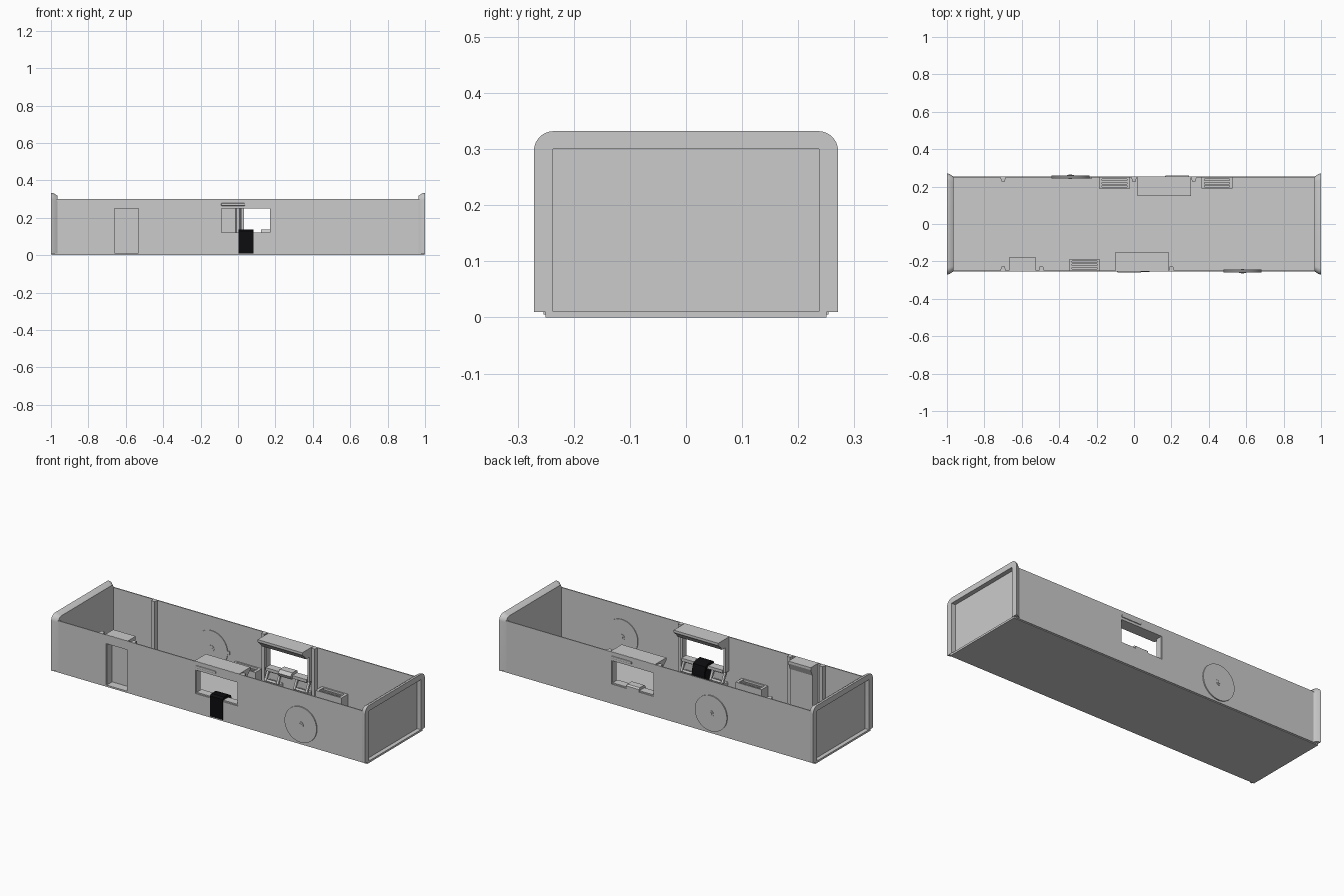
import bpy, bmesh, math
from mathutils import Matrix, Vector

if "Cube" in bpy.data.objects:
    bpy.data.objects.remove(bpy.data.objects["Cube"])

HALF_W, TOP, T = 0.254, 0.30, 0.006
# wall placement: local +y points outward at y = HALF_W
BACK = Matrix.Identity(4)
FRONT = Matrix.Rotation(math.pi, 4, 'Z')


def finish(name, bm, mat=None, smooth=False):
    bmesh.ops.recalc_face_normals(bm, faces=bm.faces)
    me = bpy.data.meshes.new(name)
    bm.to_mesh(me)
    bm.free()
    ob = bpy.data.objects.new(name, me)
    bpy.context.collection.objects.link(ob)
    if mat:
        me.materials.append(mat)
    if smooth:
        bpy.context.view_layer.objects.active = ob
        ob.select_set(True)
        bpy.ops.object.shade_smooth_by_angle(angle=math.radians(35))
        ob.select_set(False)
    return ob


def boxes(name, items, mtx=BACK, bevel=0.0):
    """One object from several (x0,x1,y0,y1,z0,z1) boxes."""
    bm = bmesh.new()
    for x0, x1, y0, y1, z0, z1 in items:
        m = Matrix.Translation(((x0 + x1) / 2, (y0 + y1) / 2, (z0 + z1) / 2)) @ \
            Matrix.Diagonal((x1 - x0, y1 - y0, z1 - z0, 1))
        bmesh.ops.create_cube(bm, size=1, matrix=mtx @ m)
    if bevel:
        bmesh.ops.bevel(bm, geom=bm.edges[:], offset=bevel, segments=2, affect='EDGES', profile=0.5)
    return finish(name, bm)


def extrude_x(name, profile, x0, x1, mtx=BACK, mat=None, smooth=False):
    """Closed (y,z) profile swept along x."""
    bm = bmesh.new()
    f = bm.faces.new([bm.verts.new(mtx @ Vector((x0, y, z))) for y, z in profile])
    new = bmesh.ops.extrude_face_region(bm, geom=[f])['geom']
    step = mtx.to_3x3() @ Vector((x1 - x0, 0, 0))
    bmesh.ops.translate(bm, vec=step, verts=[v for v in new if isinstance(v, bmesh.types.BMVert)])
    return finish(name, bm, mat, smooth)


def wall(name, openings, mtx):
    """Thin side wall split around its openings (sorted by x)."""
    y0, y1, x, parts = HALF_W - T, HALF_W, -0.985, []
    for a, b, z0, z1 in openings:
        parts += [(x, a, y0, y1, 0.005, TOP), (a, b, y0, y1, z1, TOP), (a, b, y0, y1, 0.005, z0)]
        x = b
    parts.append((x, 0.985, y0, y1, 0.005, TOP))
    boxes(name, parts, mtx)


def disc(name, x, z, mtx):
    """Round cover plate with a raised hub, showing on both wall faces."""
    bm = bmesh.new()
    for r, y, d in ((0.102, 0.252, 0.016), (0.018, 0.252, 0.020), (0.009, 0.252, 0.024)):
        m = mtx @ Matrix.Translation((x, y, z)) @ Matrix.Rotation(math.pi / 2, 4, 'X')
        bmesh.ops.create_cone(bm, cap_ends=True, segments=48, radius1=r, radius2=r, depth=d, matrix=m)
    finish(name, bm, smooth=True)


def post(name, x, mtx):
    """Tapered full-height pillar on the inner wall face."""
    bm = bmesh.new()
    pts = ((x - 0.014, 0.249), (x - 0.009, 0.226), (x + 0.009, 0.226), (x + 0.014, 0.249))
    lo = [bm.verts.new(mtx @ Vector((a, b, 0.01))) for a, b in pts]
    hi = [bm.verts.new(mtx @ Vector((a, b, TOP))) for a, b in pts]
    bm.faces.new(lo)
    bm.faces.new(hi)
    for i in range(4):
        j = (i + 1) % 4
        bm.faces.new((lo[i], lo[j], hi[j], hi[i]))
    finish(name, bm)


def bench(name, xc, mtx):
    """Low box with a raised rim and slats."""
    a, b, y0, y1 = xc - 0.083, xc + 0.083, 0.19, 0.248
    items = [(a, b, y0, y1, 0.01, 0.065),
             (a, a + 0.016, y0, y1, 0.065, 0.085), (b - 0.016, b, y0, y1, 0.065, 0.085),
             (a + 0.016, b - 0.016, y0, y0 + 0.008, 0.065, 0.085),
             (a + 0.016, b - 0.016, y1 - 0.008, y1, 0.065, 0.085)]
    items += [(a + 0.016, b - 0.016, y - 0.005, y + 0.005, 0.065, 0.078) for y in (0.21, 0.227)]
    boxes(name, items, mtx)


def chair(name, xc, mtx):
    """Seat block with a leaning, open-framed back."""
    w = 0.045
    lean = mtx @ Matrix.Translation((xc, 0.205, 0.045)) @ Matrix.Rotation(math.radians(-25), 4, 'X')
    boxes(name + "_base", [(xc - w, xc + w, 0.185, 0.247, 0.01, 0.042)], mtx, 0.004)
    boxes(name + "_back", [(-w, -w + 0.014, -0.006, 0.008, 0, 0.065), (w - 0.014, w, -0.006, 0.008, 0, 0.065),
                           (-w + 0.014, w - 0.014, -0.006, 0.008, 0, 0.014),
                           (-w + 0.014, w - 0.014, -0.006, 0.008, 0.051, 0.065)], lean, 0.003)


def window_set(side, c, mtx, mat):
    """Hood, frame, handle bar, drape and chairs; c is the local centre of the window."""
    a, b = c - 0.142, c + 0.142
    extrude_x(side + "_window_hood", [(0.253, TOP + 0.001), (0.15, TOP + 0.001), (0.15, 0.287),
                                      (0.175, 0.265), (0.185, 0.25), (0.253, 0.25)], a, b, mtx)
    boxes(side + "_window_frame", [(a, a + 0.012, 0.215, 0.25, 0.105, 0.25), (b - 0.012, b, 0.215, 0.25, 0.105, 0.25),
                                   (a + 0.012, b - 0.012, 0.205, 0.25, 0.105, 0.122)], mtx)
    boxes(side + "_handle_bar", [(c + 0.005, c + 0.132, 0.250, 0.259, 0.264, 0.278)], mtx, 0.003)
    # drape over the sill, local x mirrored relative to the front view
    extrude_x(side + "_sill_drape", [(0.256, 0.01), (0.256, 0.128), (0.245, 0.137), (0.205, 0.137),
                                     (0.182, 0.125), (0.170, 0.09), (0.168, 0.04), (0.176, 0.04),
                                     (0.180, 0.09), (0.2, 0.121), (0.247, 0.121), (0.247, 0.01)]
              if mat else [(0.254, 0.10), (0.254, 0.130), (0.245, 0.137), (0.205, 0.137), (0.19, 0.12), (0.2, 0.10)],
              c - 0.04, c + 0.04, mtx, mat, True)
    for i, s in enumerate((-1, 1)):
        chair(f"{side}_chair_{i}", c + s * 0.092, mtx)


black = bpy.data.materials.new("black")
black.diffuse_color = (0.004, 0.004, 0.005, 1)
black.use_nodes = True
black.node_tree.nodes["Principled BSDF"].inputs["Base Color"].default_value = black.diffuse_color

# floor
boxes("floor", [(-0.985, 0.985, -0.25, 0.25, 0, 0.01)])

# side walls (front wall x values are negated by its half turn)
wall("back_wall", [(0.03, 0.295, 0.115, 0.25)], BACK)
wall("front_wall", [(-0.178, 0.092, 0.115, 0.25), (0.53, 0.663, 0.012, 0.25)], FRONT)
window_set("back", 0.162, BACK, None)
window_set("front", -0.042, FRONT, black)
disc("back_disc", -0.34, 0.118, BACK)
disc("front_disc", -0.58, 0.118, FRONT)
boxes("back_wall_button", [(-0.245, -0.225, 0.243, 0.25, 0.11, 0.13)])

# pillars and benches
for i, x in enumerate((-0.70, 0.0, 0.32)):
    post(f"back_post_{i}", x, BACK)
for i, x in enumerate((0.70, 0.495, -0.2)):
    post(f"front_post_{i}", x, FRONT)
bench("back_bench_0", -0.105, BACK)
bench("back_bench_1", 0.443, BACK)
bench("front_bench", 0.265, FRONT)

# recessed doorway
boxes("door_surround", [(0.525, 0.533, 0.195, 0.25, 0.01, 0.25), (0.66, 0.668, 0.195, 0.25, 0.01, 0.25),
                        (0.533, 0.66, 0.195, 0.201, 0.01, 0.25)], FRONT)
extrude_x("door_hood", [(0.253, TOP + 0.001), (0.18, TOP + 0.001), (0.18, 0.287), (0.195, 0.25), (0.253, 0.25)],
          0.525, 0.668, FRONT)

# end walls with flared, round-cornered rims


def arch(half, top, r, n=8):
    """Upside-down U outline in (y,z), from lower right to lower left."""
    right = [(half, 0.01)]
    for i in range(n + 1):
        t = math.pi / 2 * i / n
        right.append((half - r + r * math.cos(t), top - r + r * math.sin(t)))
    return right + [(-y, z) for y, z in reversed(right)]


for side, s in (("left", -1), ("right", 1)):
    bm = bmesh.new()
    rings = [(0.966, arch(0.254, 0.318, 0.03)), (0.988, arch(0.268, 0.332, 0.035)),
             (0.9995, arch(0.271, 0.332, 0.035)), (0.9995, arch(0.237, 0.30, 0.001)),
             (0.966, arch(0.237, 0.30, 0.001))]
    loops = [[bm.verts.new((s * x, y, z)) for y, z in ring] for x, ring in rings]
    for k in range(len(loops)):
        p, q = loops[k], loops[(k + 1) % len(loops)]
        for i in range(len(p) - 1):
            bm.faces.new((p[i], p[i + 1], q[i + 1], q[i]))
    for i in (0, -1):
        bm.faces.new([lp[i] for lp in loops])
    finish(side + "_end_rim", bm, smooth=True)
    xs = sorted((s * 0.966, s * 0.974))
    boxes(side + "_end_panel", [(*xs, -0.24, 0.24, 0.0, 0.302)])
    xs = sorted((s * 0.974, s * 0.998))
    boxes(side + "_end_sill", [(*xs, -0.25, 0.25, 0.0, 0.011)])
